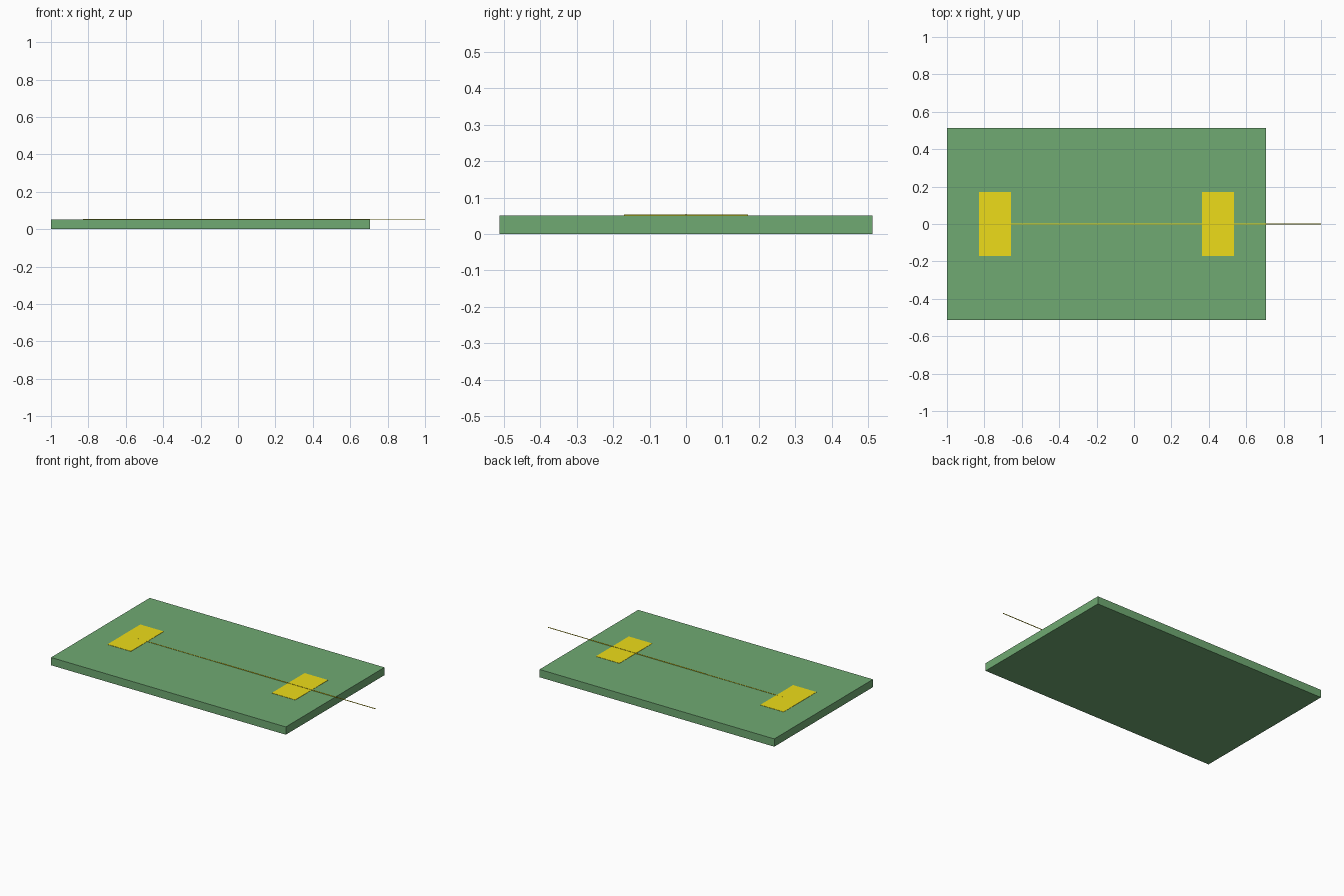
import bpy

if "Cube" in bpy.data.objects:
    bpy.data.objects.remove(bpy.data.objects["Cube"])

def material(name, rgb):
    m = bpy.data.materials.new(name)
    m.diffuse_color = (*rgb, 1)
    m.use_nodes = True
    m.node_tree.nodes["Principled BSDF"].inputs["Base Color"].default_value = m.diffuse_color
    return m

GREEN = material("board_green", (0.16, 0.40, 0.17))
GOLD = material("contact_gold", (0.85, 0.72, 0.01))

def box(name, x0, x1, half_y, z0, z1, mat):
    bpy.ops.mesh.primitive_cube_add(size=1, location=((x0 + x1) / 2, 0, (z0 + z1) / 2))
    ob = bpy.context.object
    ob.name = name
    ob.scale = (x1 - x0, half_y * 2, z1 - z0)
    bpy.ops.object.transform_apply(location=False, rotation=False, scale=True)
    ob.data.materials.append(mat)
    return ob

TOP = 0.0512

# circuit board
box("board", -1.0, 0.706, 0.512, 0.0, TOP, GREEN)

# contact pads, a thin layer on the board
for name, x in (("left_pad", -0.744), ("right_pad", 0.45)):
    box(name, x - 0.0853, x + 0.0853, 0.1706, TOP, TOP + 0.0017, GOLD)

# thin trace joining the pads
box("trace", -0.744, 0.45, 0.0017, TOP, TOP + 0.002, GOLD)

# lead wire running over the right pad and past the board edge
box("lead_wire", -0.14, 1.0, 0.0017, TOP, TOP + 0.0034, GOLD)
